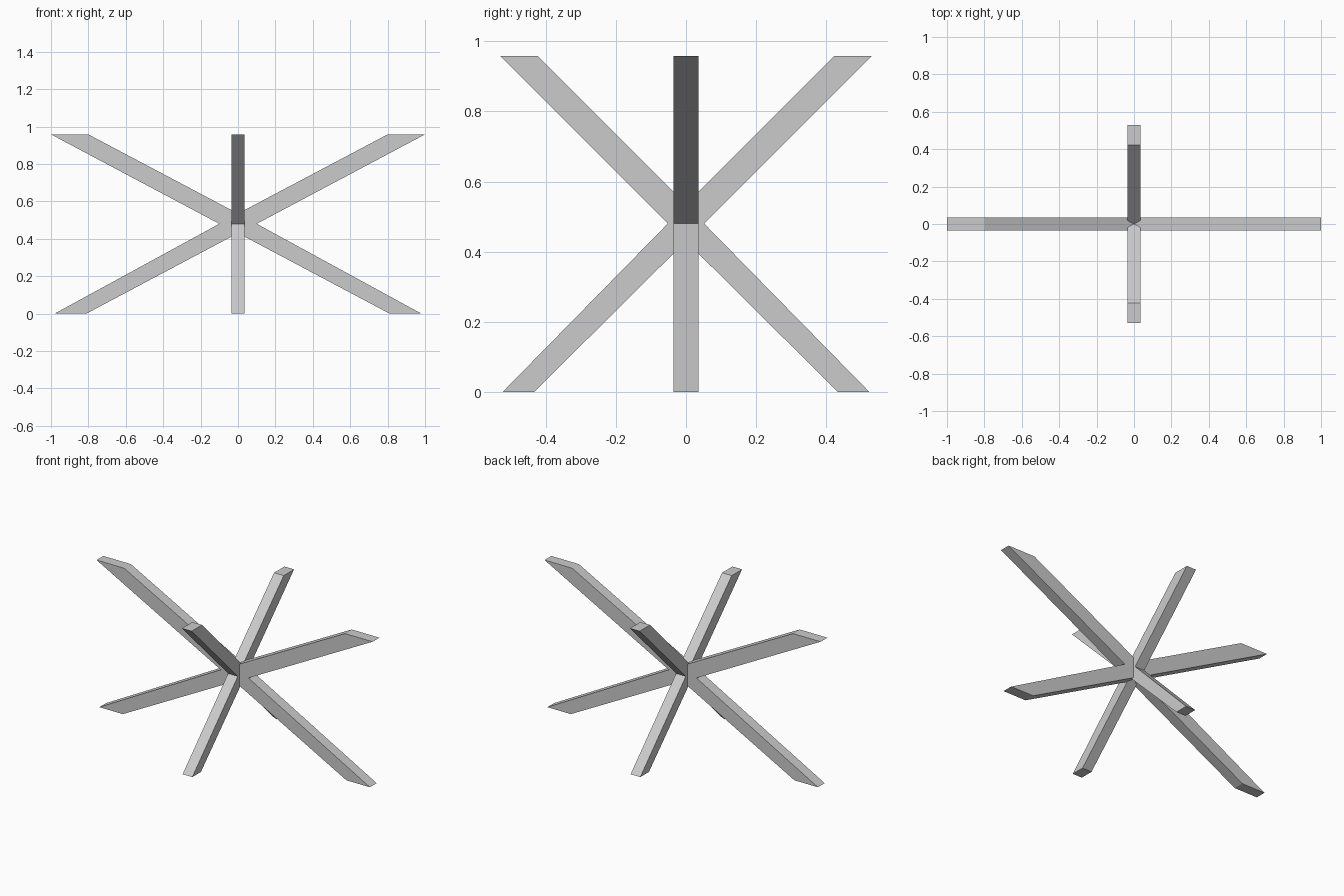
import bpy, bmesh
from mathutils import Vector

if "Cube" in bpy.data.objects:
    bpy.data.objects.remove(bpy.data.objects["Cube"])

HALF_T = 0.035   # half thickness of the bars
TOP = 0.958      # overall height
MID = 0.48       # crossing height


def cross_frame(name, along_x, notch, top_out, top_in, bot_out, bot_in, z_hi, z_lo):
    """X-shaped flat frame with level-cut ends, extruded to bar thickness."""
    right = [(0, z_lo), (bot_in, 0), (bot_out, 0), (notch, MID),
             (top_out, TOP), (top_in, TOP), (0, z_hi)]
    left = [(-u, z) for u, z in reversed(right[1:-1])]
    bm = bmesh.new()
    verts = [bm.verts.new((u, -HALF_T, z) if along_x else (-HALF_T, u, z))
             for u, z in right + left]
    face = bm.faces.new(verts)
    ext = bmesh.ops.extrude_face_region(bm, geom=[face])
    new = [v for v in ext["geom"] if isinstance(v, bmesh.types.BMVert)]
    shift = (0, 2 * HALF_T, 0) if along_x else (2 * HALF_T, 0, 0)
    bmesh.ops.translate(bm, verts=new, vec=Vector(shift))
    bmesh.ops.recalc_face_normals(bm, faces=bm.faces)
    mesh = bpy.data.meshes.new(name)
    bm.to_mesh(mesh)
    bm.free()
    obj = bpy.data.objects.new(name, mesh)
    bpy.context.collection.objects.link(obj)
    return obj


# Wide crossed legs, running left to right
wide = cross_frame("crossed_leg_base", True, 0.10, 1.0, 0.80, 0.98, 0.81, 0.535, 0.43)

# Narrow crossed legs, running front to back
narrow = cross_frame("short_crossed_legs", False, 0.052, 0.53, 0.423, 0.523, 0.433, 0.535, 0.43)

# Weld both frames into one clean joint
union = wide.modifiers.new("joint", 'BOOLEAN')
union.operation = 'UNION'
union.solver = 'EXACT'
union.object = narrow
narrow.hide_render = True
bpy.context.view_layer.objects.active = wide
bpy.ops.object.modifier_apply(modifier="joint")
bpy.data.objects.remove(narrow)
